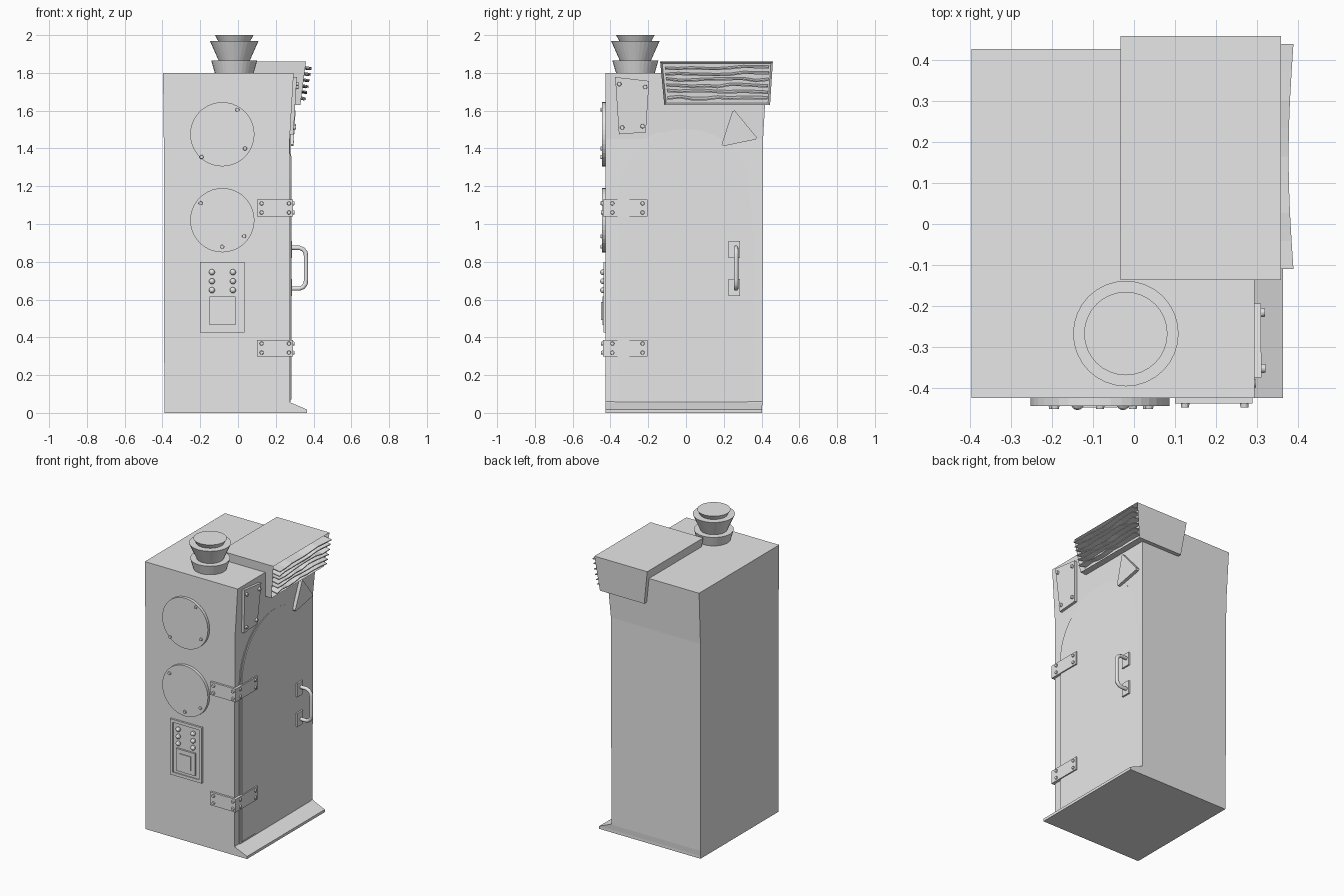
import bpy, bmesh, math, random
from mathutils import Vector, Matrix

random.seed(4)
if "Cube" in bpy.data.objects:
    bpy.data.objects.remove(bpy.data.objects["Cube"], do_unlink=True)

grey = bpy.data.materials.new("painted_grey")
grey.use_nodes = True
grey.diffuse_color = (0.8, 0.8, 0.8, 1)
grey.node_tree.nodes["Principled BSDF"].inputs["Base Color"].default_value = (0.8, 0.8, 0.8, 1)


def finish(name, bm):
    bmesh.ops.recalc_face_normals(bm, faces=bm.faces)
    mesh = bpy.data.meshes.new(name)
    bm.to_mesh(mesh)
    bm.free()
    mesh.materials.append(grey)
    obj = bpy.data.objects.new(name, mesh)
    bpy.context.collection.objects.link(obj)
    return obj


def loft(name, rings):
    """Skin a list of equal-length point rings and cap both ends."""
    bm = bmesh.new()
    rows = [[bm.verts.new(p) for p in ring] for ring in rings]
    for low, high in zip(rows, rows[1:]):
        for i in range(len(low)):
            k = (i + 1) % len(low)
            bm.faces.new((low[i], low[k], high[k], high[i]))
    bm.faces.new(rows[0])
    bm.faces.new(rows[-1])
    return finish(name, bm)


def rect(u0, u1, v0, v1):
    return [(u0, v0), (u1, v0), (u1, v1), (u0, v1)]


def wall(z):
    """Position of the door side, which flares out near the top."""
    return 0.272 + 0.023 * max(0, z - 1.42) / 0.38


FRONT = -0.425


def front_plate(name, pts, out, back=0.01):
    return loft(name, [[(x, FRONT + back, z) for x, z in pts], [(x, FRONT - out, z) for x, z in pts]])


def side_plate(name, pts, out, surface=wall):
    return loft(name, [[(surface(z) - 0.012, y, z) for y, z in pts],
                       [(surface(z) + (out(y) if callable(out) else out), y, z) for y, z in pts]])


def stud(name, pos, axis, r, height, dome=False):
    """Round stud whose base is at pos and which points along axis."""
    bm = bmesh.new()
    turn = Vector((0, 0, 1)).rotation_difference(Vector(axis)).to_matrix().to_4x4()
    if dome:
        bmesh.ops.create_uvsphere(bm, u_segments=12, v_segments=8, radius=r)
    else:
        bmesh.ops.create_cone(bm, cap_ends=True, segments=12, radius1=r, radius2=r * 0.85, depth=height)
    bm.transform(Matrix.Translation(Vector(pos) + Vector(axis) * height / 2) @ turn)
    return finish(name, bm)


# Cabinet with a flared top and a sloping sill on the door side
levels = [(0, -0.39, 0.365, 0.402), (0.018, -0.39, 0.365, 0.402), (0.055, -0.39, 0.278, 0.405),
          (0.06, -0.39, 0.272, 0.405), (1.45, -0.393, wall(1.45), 0.408), (1.8, -0.397, 0.295, 0.428)]
loft("cabinet", [[(x, y, z) for x, y in rect(x0, x1, FRONT, y1)] for z, x0, x1, y1 in levels])


# Arched door, slightly proud on the hinge side
def arch(r, foot):
    curve = [(r * math.cos(a), 1.14 + r * math.sin(a)) for a in (math.pi * i / 24 for i in range(25))]
    return curve + [(-r, foot), (r, foot)]


for name, r, foot, lift in (("door_seal", 0.378, 0.058, 0.004), ("door", 0.363, 0.07, 0.01)):
    side_plate(name, arch(r, foot), lambda y, k=lift: 0.001 + k * (0.37 - y) / 0.74, lambda z: 0.272)

# Hood with a recessed grille opening
hood = loft("hood", [[(x, y, 1.63) for x, y in rect(0.0, 0.33, -0.115, 0.445)],
                     [(x, y, 1.86) for x, y in rect(-0.033, 0.36, -0.137, 0.46)]])
bm = bmesh.new()
bm.from_mesh(hood.data)
opening = max(bm.faces, key=lambda f: f.normal.x)
bmesh.ops.inset_region(bm, faces=[opening], thickness=0.015)
bmesh.ops.translate(bm, verts=opening.verts, vec=(-0.035, 0, 0))
bm.to_mesh(hood.data)
bm.free()

# Bent grille slats
for i in range(6):
    z = 1.838 - 0.032 * i
    rings = []
    for j in range(9):
        t = j / 8
        y = -0.11 + 0.012 * i / 5 + (0.55 - 0.02 * i / 5) * t
        dz = random.uniform(-0.007, 0.007)
        outer = 0.39 - 0.006 * i - 0.012 * math.sin(math.pi * t)
        rings.append([(0.3, y, z + dz), (outer, y, z - 0.012 + dz),
                      (outer, y, z - 0.018 + dz), (0.3, y, z - 0.006 + dz)])
    loft("grille_slat", rings)

# Chimney made of stacked flared rings
for name, z0, r0, z1, r1 in (("chimney_base", 1.79, 0.1, 1.866, 0.122),
                             ("chimney_cone", 1.86, 0.08, 1.97, 0.129),
                             ("chimney_cap", 1.96, 0.08, 2.0, 0.102)):
    loft(name, [[(-0.02 + r * math.cos(a), -0.268 + r * math.sin(a), z)
                 for a in (math.tau * i / 32 for i in range(32))] for z, r in ((z0, r0), (z1, r1))])

# Round covers on the front
for zc, studs in ((1.475, ((0.08, 0.13), (-0.11, -0.12), (0.12, -0.075))),
                  (1.02, ((-0.115, 0.09), (0.115, -0.085), (0.0, -0.14)))):
    circle = [(-0.083 + 0.17 * math.cos(a), zc + 0.17 * math.sin(a))
              for a in (math.tau * i / 40 for i in range(40))]
    front_plate("round_cover", circle, 0.02)
    for dx, dz in studs:
        stud("cover_stud", (-0.083 + dx, FRONT - 0.018, zc + dz), (0, -1, 0), 0.011, 0.01)

# Control panel: rim, back plate, screen and knobs
x0, x1, z0, z1 = -0.2, 0.035, 0.425, 0.8
rim = 0.02
front_plate("panel_back", rect(x0, x1, z0, z1), 0.006)
for bar in (rect(x0, x0 + rim, z0, z1), rect(x1 - rim, x1, z0, z1),
            rect(x0 + rim, x1 - rim, z0, z0 + rim), rect(x0 + rim, x1 - rim, z1 - rim, z1)):
    front_plate("panel_rim", bar, 0.013)
front_plate("screen_frame", rect(-0.152, -0.012, 0.465, 0.615), 0.018)
front_plate("screen", rect(-0.125, -0.04, 0.492, 0.588), 0.024)
for x in (-0.138, -0.027):
    for z in (0.745, 0.697, 0.65):
        stud("knob", (x, FRONT - 0.008, z), (0, -1, 0), 0.016, 0.012, dome=True)

# Hinges that wrap the front corner
for zc in (1.085, 0.343):
    half = 0.044
    path = [(0.1, FRONT + 0.01), (0.1, FRONT - 0.014), (0.29, FRONT - 0.014),
            (0.29, -0.205), (0.265, -0.205), (0.265, FRONT + 0.01)]
    loft("hinge", [[(x, y, z) for x, y in path] for z in (zc - half, zc + half)])
    for dz in (-0.024, 0.024):
        for x in (0.125, 0.27):
            stud("hinge_bolt", (x, FRONT - 0.012, zc + dz), (0, -1, 0), 0.011, 0.012)
        for y in (-0.39, -0.23):
            stud("hinge_bolt", (0.288, y, zc + dz), (1, 0, 0), 0.011, 0.01)

# Handle with two mounting plates
for z in (0.62, 0.82):
    side_plate("handle_plate", rect(0.225, 0.287, z, z + 0.09), 0.013)
curve = bpy.data.curves.new("handle", "CURVE")
curve.dimensions = "3D"
curve.bevel_depth = 0.012
curve.bevel_resolution = 3
curve.use_fill_caps = True
line = curve.splines.new("POLY")
half_path = [(0.275, 0.108), (0.325, 0.108), (0.345, 0.1), (0.358, 0.083), (0.36, 0.06)]
path = half_path + [(x, -h) for x, h in reversed(half_path)]
line.points.add(len(path) - 1)
for point, (x, h) in zip(line.points, path):
    point.co = (x, 0.265, 0.766 + h, 1)
curve.materials.append(grey)
handle = bpy.data.objects.new("handle", curve)
bpy.context.collection.objects.link(handle)

# Bolted plate and triangular sign above the door
corners = [(-0.355, 1.475), (-0.213, 1.485), (-0.195, 1.757), (-0.375, 1.778)]
side_plate("bolted_plate", corners, 0.018)
mid = sum((Vector(c) for c in corners), Vector((0, 0))) / 4
for c in corners:
    y, z = Vector(c).lerp(mid, 0.24)
    stud("plate_bolt", (wall(z) + 0.016, y, z), (1, 0, 0), 0.012, 0.014)

tips = [Vector((0.185, 1.41)), Vector((0.382, 1.45)), Vector((0.25, 1.61))]
sign = []
for i, tip in enumerate(tips):
    sign += [tip.lerp(tips[i - 1], 0.06), tip.lerp(tips[(i + 1) % 3], 0.06)]
side_plate("triangle_sign", sign, 0.022)
